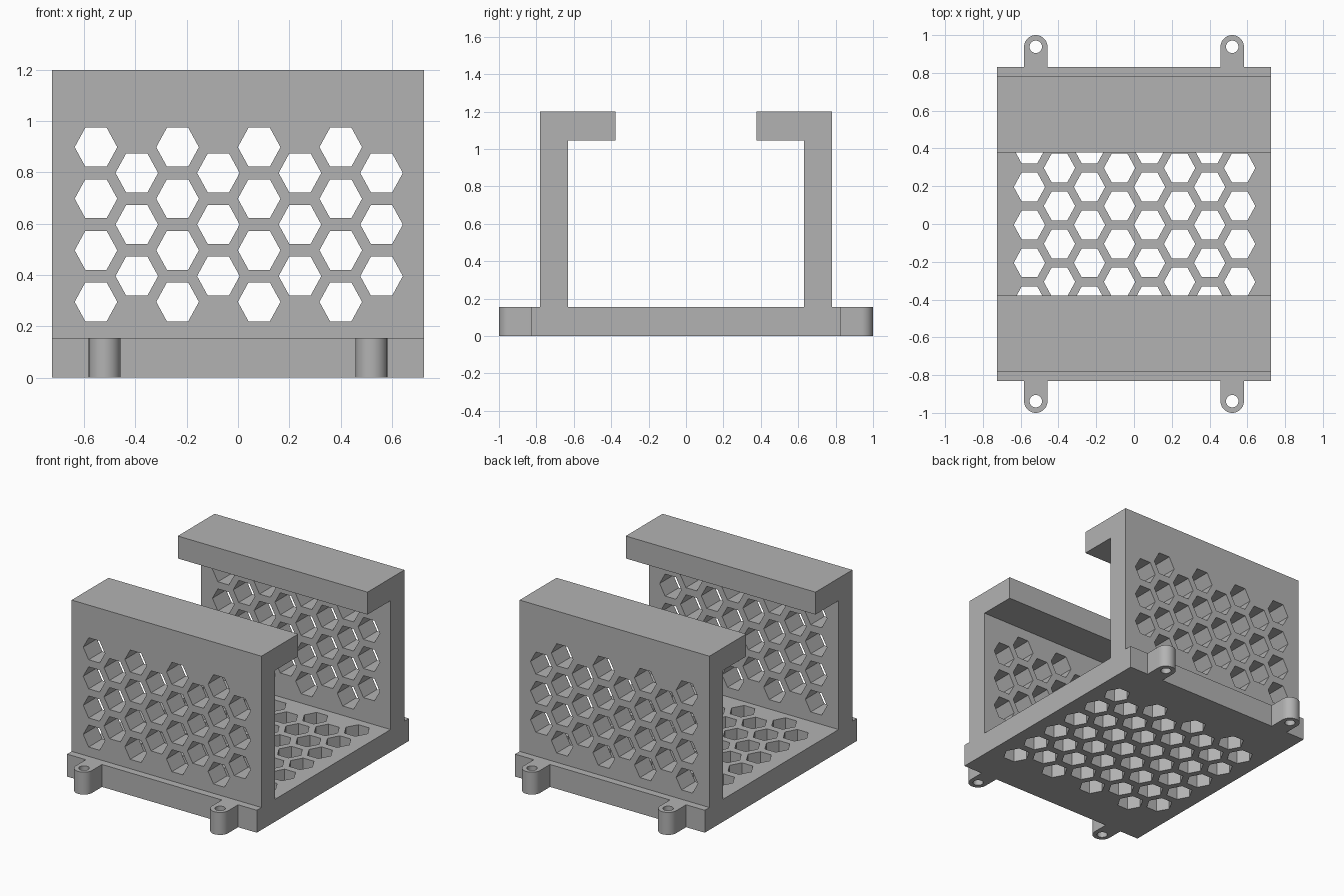
import bpy, bmesh, math
from mathutils import Vector, Matrix

cube = bpy.data.objects.get("Cube")
if cube:
    bpy.data.objects.remove(cube, do_unlink=True)

grey = bpy.data.materials.new("plain grey")
grey.use_nodes = True
GREY = (0.45, 0.45, 0.45, 1)
grey.diffuse_color = GREY
grey.node_tree.nodes["Principled BSDF"].inputs["Base Color"].default_value = GREY

BASE_Z = 0.155
HALF_X = 0.725
LUG_X, LUG_Y, LUG_R, BOLT_R = 0.52, 0.938, 0.062, 0.033
PITCH_X, PITCH_Z, HEX_R = 0.159, 0.201, 0.083


def prism(bm, points, depth):
    """Extrude a closed outline of 3D points along a vector."""
    face = bm.faces.new([bm.verts.new(p) for p in points])
    grown = bmesh.ops.extrude_face_region(bm, geom=[face])["geom"]
    moved = [g for g in grown if isinstance(g, bmesh.types.BMVert)]
    bmesh.ops.translate(bm, verts=moved, vec=depth)


def finish(name, bm):
    bmesh.ops.recalc_face_normals(bm, faces=bm.faces)
    mesh = bpy.data.meshes.new(name)
    bm.to_mesh(mesh)
    bm.free()
    mesh.materials.append(grey)
    obj = bpy.data.objects.new(name, mesh)
    bpy.context.collection.objects.link(obj)
    return obj


def combine(target, tool, operation):
    mod = target.modifiers.new(tool.name, "BOOLEAN")
    mod.operation, mod.solver, mod.object = operation, "EXACT", tool
    tool.hide_render = True
    bpy.context.view_layer.objects.active = target
    bpy.ops.object.modifier_apply(modifier=mod.name)
    bpy.data.objects.remove(tool, do_unlink=True)


def ring(radius, sides):
    return [Vector((radius * math.cos(math.tau * i / sides),
                    radius * math.sin(math.tau * i / sides))) for i in range(sides)]


def hex_grid(name, place, depth, even_rows, odd_rows):
    """Staggered hexagon cutters; place maps grid (u, v) to 3D."""
    bm = bmesh.new()
    for col in range(8):
        rows = odd_rows if col % 2 else even_rows
        u = 0.003 + (col - 3.5) * PITCH_X
        for row in range(rows):
            v = (row - (rows - 1) / 2) * PITCH_Z
            prism(bm, [place(u + p.x, v + p.y * 0.076 / 0.072) for p in ring(HEX_R, 6)], depth)
    return finish(name, bm)


# Frame: base, two walls and inward lips as one extruded section
half = [(0.83, 0), (0.83, BASE_Z), (0.78, BASE_Z), (0.78, 1.2),
        (0.378, 1.2), (0.378, 1.045), (0.63, 1.045), (0.63, BASE_Z)]
section = half + [(-y, z) for y, z in reversed(half)]
bm = bmesh.new()
prism(bm, [(-HALF_X, y, z) for y, z in section], (2 * HALF_X, 0, 0))
frame = finish("vented_frame", bm)

# Mounting lugs with rounded ends
lugs = bmesh.new()
bolts = bmesh.new()
for sx in (-1, 1):
    for sy in (-1, 1):
        x = sx * LUG_X
        arc = [(x + LUG_R * math.cos(math.pi * i / 24),
                sy * (LUG_Y + LUG_R * math.sin(math.pi * i / 24)), 0) for i in range(25)]
        root = [(x - LUG_R, sy * 0.8, 0), (x + LUG_R, sy * 0.8, 0)]
        prism(lugs, arc + root, (0, 0, BASE_Z))
        prism(bolts, [(x + p.x, sy * LUG_Y + p.y, -0.1) for p in ring(BOLT_R, 32)], (0, 0, 0.4))
combine(frame, finish("mounting_lugs", lugs), "UNION")
combine(frame, finish("bolt_holes", bolts), "DIFFERENCE")

# Hexagonal vents through both walls, then through the base
combine(frame, hex_grid("wall_vents", lambda u, v: (u, -1.1, 0.597 + v), (0, 2.2, 0), 4, 3),
        "DIFFERENCE")
combine(frame, hex_grid("base_vents", lambda u, v: (u, v - 0.005, -0.1), (0, 0, 0.4), 5, 6),
        "DIFFERENCE")

# Smooth the round lugs and bolt holes, keep every other edge sharp
bpy.ops.object.select_all(action="DESELECT")
frame.select_set(True)
bpy.context.view_layer.objects.active = frame
bpy.ops.object.shade_smooth_by_angle(angle=math.radians(30))
